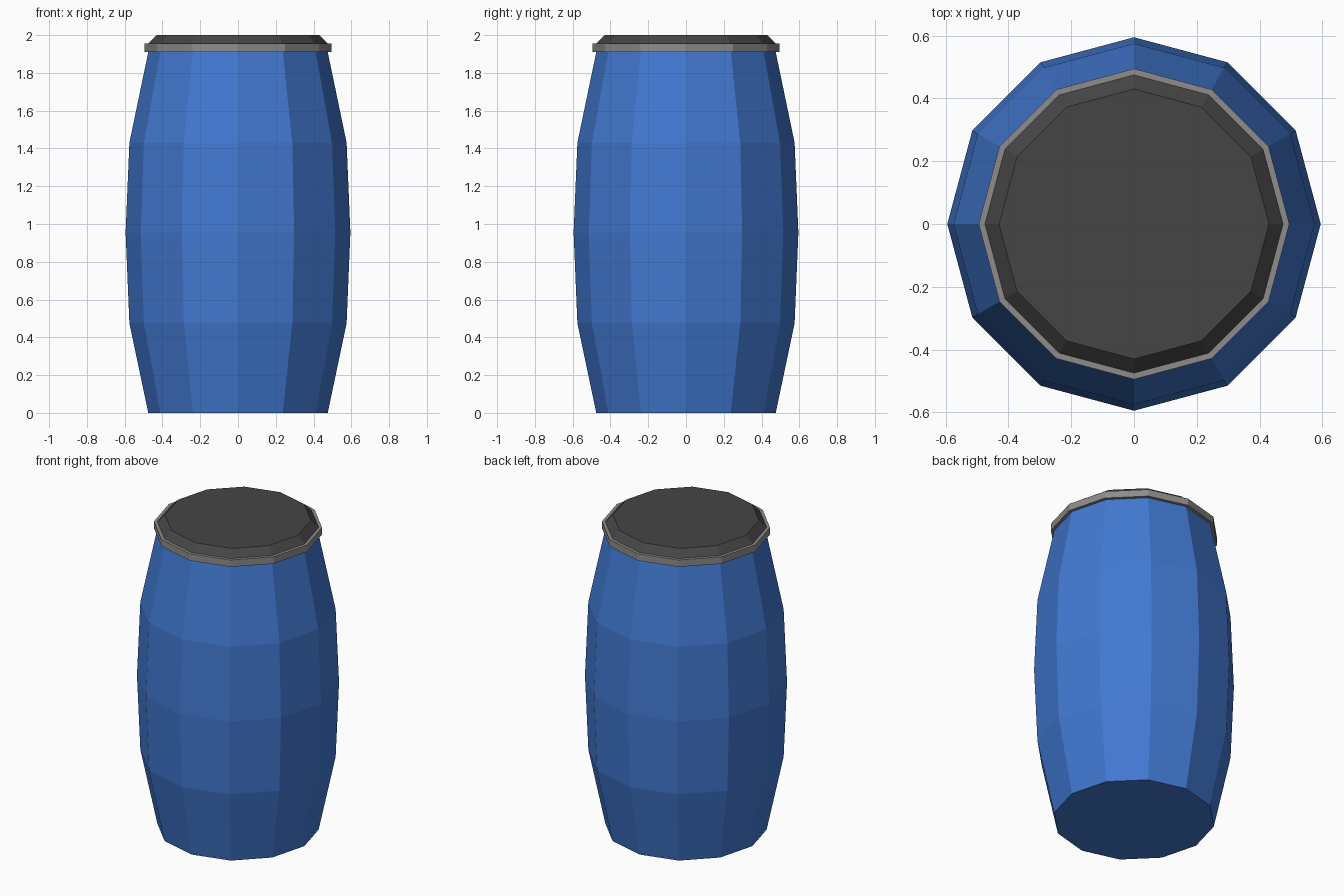
import bpy, bmesh
from math import cos, sin, pi

if "Cube" in bpy.data.objects:
    bpy.data.objects.remove(bpy.data.objects["Cube"])

SIDES = 12


def material(name, rgb):
    m = bpy.data.materials.new(name)
    m.diffuse_color = (*rgb, 1)
    m.use_nodes = True
    m.node_tree.nodes["Principled BSDF"].inputs["Base Color"].default_value = m.diffuse_color
    return m


def lathe(name, profile, mat, closed=False):
    """Spin (radius, height) points into a flat-faced 12-sided solid."""
    bm = bmesh.new()
    rings = [[bm.verts.new((r * cos(2 * pi * i / SIDES), r * sin(2 * pi * i / SIDES), z))
              for i in range(SIDES)] for r, z in profile]
    pairs = list(zip(rings, rings[1:]))
    if closed:
        pairs.append((rings[-1], rings[0]))
    else:
        bm.faces.new(rings[0][::-1])
        bm.faces.new(rings[-1])
    for a, b in pairs:
        for i in range(SIDES):
            j = (i + 1) % SIDES
            bm.faces.new((a[i], a[j], b[j], b[i]))
    bmesh.ops.recalc_face_normals(bm, faces=bm.faces)
    mesh = bpy.data.meshes.new(name)
    bm.to_mesh(mesh)
    bm.free()
    mesh.materials.append(mat)
    obj = bpy.data.objects.new(name, mesh)
    bpy.context.collection.objects.link(obj)
    return obj


blue = material("blue_plastic", (0.054, 0.19, 0.64))
dark = material("dark_lid", (0.06, 0.06, 0.06))
metal = material("metal", (0.27, 0.265, 0.26))

# Bulging body
lathe("barrel_body", [(0.475, 0), (0.575, 0.475), (0.595, 0.955),
                      (0.575, 1.43), (0.475, 1.91)], blue)

# Clamp ring around the rim
lathe("clamp_ring", [(0.475, 1.91), (0.495, 1.91), (0.495, 1.955), (0.475, 1.955)],
      metal, closed=True)

# Lid with bevelled edge
lathe("lid", [(0.475, 1.91), (0.475, 1.955), (0.43, 2.0)], dark)
